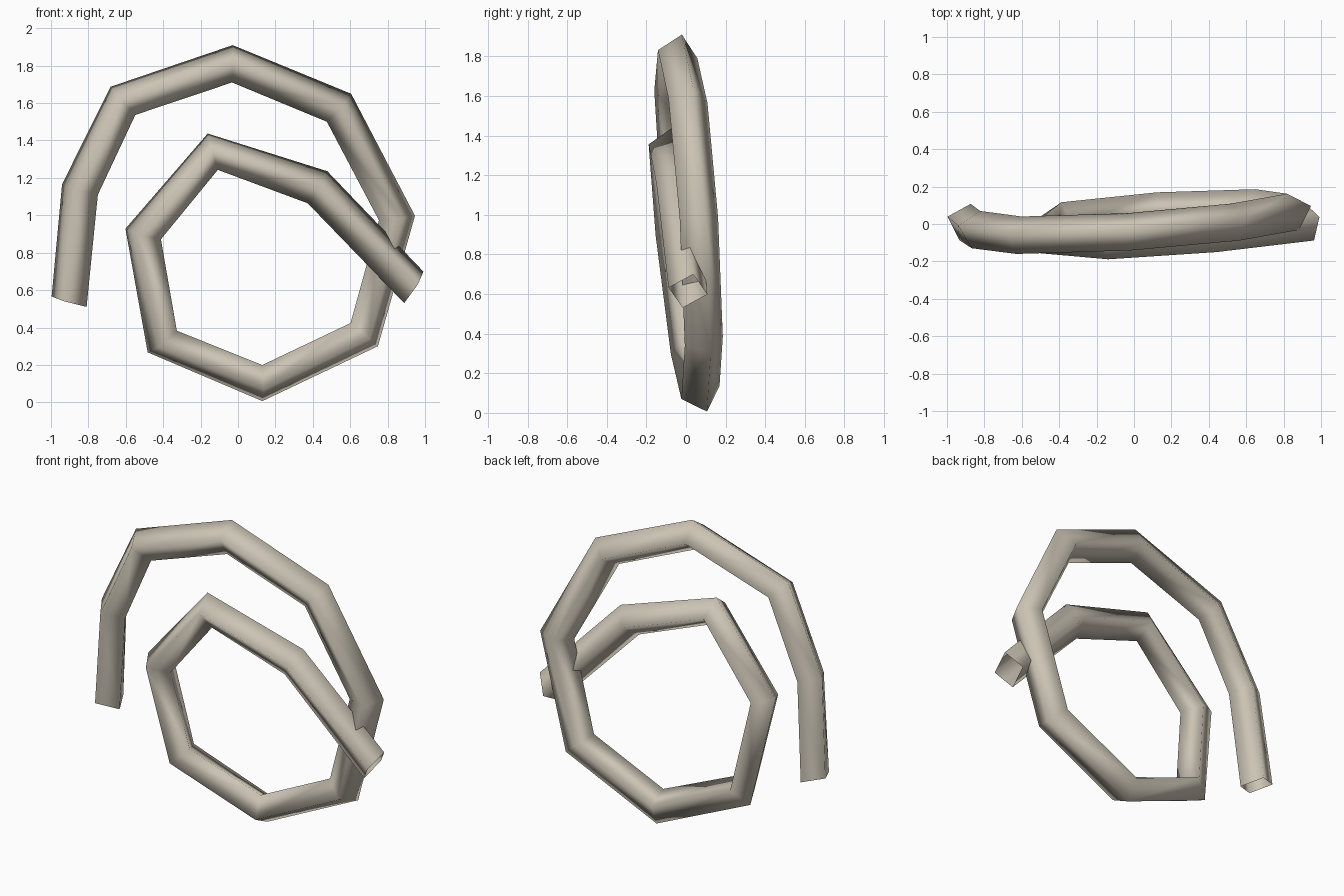
import bpy, bmesh, math
from mathutils import Vector

if "Cube" in bpy.data.objects:
    bpy.data.objects.remove(bpy.data.objects["Cube"])

# Centre line of the coil: x, y, z, roll of the square section in degrees
PATH = [
    (-0.903, 0.01, 0.538, 17), (-0.845, -0.03, 1.138, 12), (-0.615, -0.06, 1.612, 11),
    (-0.03, -0.042, 1.81, 12), (0.54, 0.01, 1.575, 14), (0.85, 0.065, 0.985, 18),
    (0.675, 0.09, 0.362, 20), (0.13, 0.073, 0.103, 19), (-0.405, 0.02, 0.325, 18),
    (-0.507, -0.055, 0.90, 14), (-0.135, -0.088, 1.34, 9), (0.425, -0.05, 1.15, 10),
    (0.94, 0.01, 0.615, 15),
]
RADIUS = 0.102
START_DIR = Vector((0.055, -0.01, 0.195)).normalized()
END_DIR = Vector((0.17, 0.02, -0.11)).normalized()

pts = [Vector(p[:3]) for p in PATH]
bm = bmesh.new()
rings = []
for i, (p, row) in enumerate(zip(pts, PATH)):
    if i == 0:
        t = START_DIR
    elif i == len(pts) - 1:
        t = END_DIR
    else:
        t = ((p - pts[i - 1]).normalized() + (pts[i + 1] - p).normalized()).normalized()
    out = t.cross(Vector((0, 1, 0))).normalized()
    side = out.cross(t).normalized()
    if side.y < 0:
        side = -side
    ring = []
    for k in range(4):
        a = math.radians(row[3] + 90 * k)
        ring.append(bm.verts.new(p + RADIUS * (out * math.cos(a) + side * math.sin(a))))
    rings.append(ring)

# Four-sided tube with open ends
for r0, r1 in zip(rings, rings[1:]):
    for k in range(4):
        n = (k + 1) % 4
        bm.faces.new((r0[k], r0[n], r1[n], r1[k]))
bm.normal_update()
f = bm.faces[:][0] if bm.faces.ensure_lookup_table() is None else None
if f.normal.dot(f.calc_center_median() - (pts[0] + pts[1]) / 2) < 0:
    bmesh.ops.reverse_faces(bm, faces=bm.faces[:])
for face in bm.faces:
    face.smooth = True

mesh = bpy.data.meshes.new("coiled_tube")
bm.to_mesh(mesh)
bm.free()
mat = bpy.data.materials.new("warm beige")
mat.diffuse_color = (0.6, 0.55, 0.46, 1)
mat.use_nodes = True
mat.node_tree.nodes["Principled BSDF"].inputs["Base Color"].default_value = mat.diffuse_color
mesh.materials.append(mat)
bpy.context.collection.objects.link(bpy.data.objects.new("coiled_tube", mesh))
